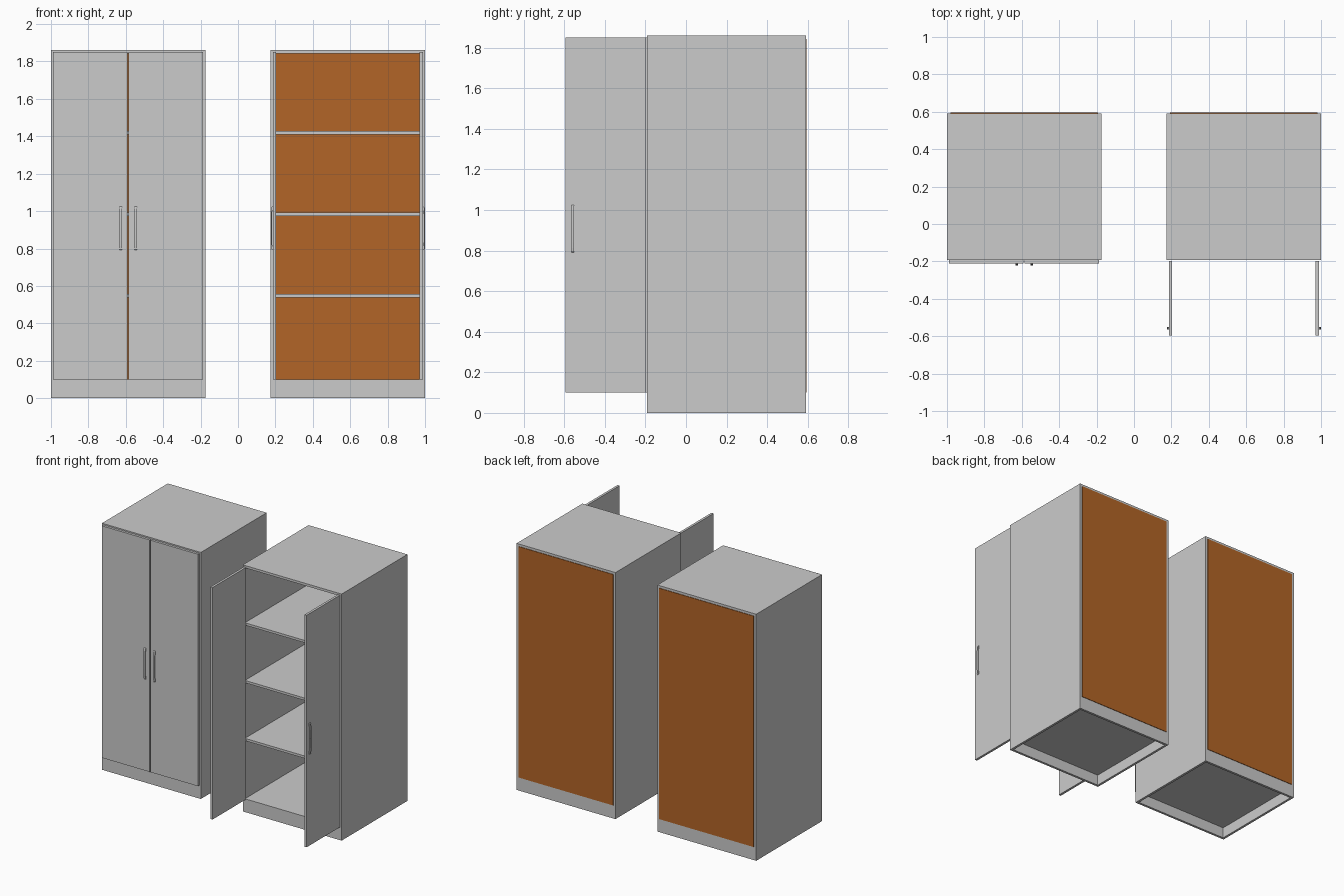
import bpy
import bmesh
import math

if "Cube" in bpy.data.objects:
    bpy.data.objects.remove(bpy.data.objects["Cube"])

H = 1.86                   # cabinet height
HALF = 0.4125              # half cabinet width
FRONT, BACK = -0.193, 0.591
T = 0.018                  # board thickness
DOOR_W, HINGE = 0.398, 0.401
DOOR_Z = (0.10, 1.85)

wood = bpy.data.materials.new("back_brown")
wood.diffuse_color = (0.45, 0.13, 0.02, 1)
wood.use_nodes = True
wood.node_tree.nodes["Principled BSDF"].inputs["Base Color"].default_value = wood.diffuse_color


def finish(name, bm, mat=None):
    bmesh.ops.recalc_face_normals(bm, faces=bm.faces)
    mesh = bpy.data.meshes.new(name)
    bm.to_mesh(mesh)
    bm.free()
    obj = bpy.data.objects.new(name, mesh)
    bpy.context.collection.objects.link(obj)
    if mat:
        mesh.materials.append(mat)
    return obj


def box(name, xs, ys, zs, mat=None, place=None):
    bm = bmesh.new()
    bmesh.ops.create_cube(bm, size=1)
    for v in bm.verts:
        p = [r[0] + (c + 0.5) * (r[1] - r[0]) for c, r in zip(v.co, (xs, ys, zs))]
        v.co = place(*p) if place else p
    return finish(name, bm, mat)


def handle(name, u, place):
    # bow handle: arched side profile (outward, height) extruded sideways
    n, half, out = 10, 0.117, 0.011
    outer, inner = [], []
    for i in range(n + 1):
        a = math.pi * i / n
        z = -half * math.cos(a)
        outer.append((T + out * (0.25 + 0.75 * math.sin(a) ** 0.5), z))
        z = -(half - 0.022) * math.cos(a)
        inner.append((T + 0.006 * math.sin(a) ** 0.5, z))
    profile = [(T, -half)] + outer + [(T, half)] + inner[::-1]
    bm = bmesh.new()
    face = bm.faces.new([bm.verts.new((u - 0.007, v, z + 0.908)) for v, z in profile])
    ext = bmesh.ops.extrude_face_region(bm, geom=[face])
    for v in ext["geom"]:
        if isinstance(v, bmesh.types.BMVert):
            v.co.x += 0.014
    for v in bm.verts:
        v.co = place(*v.co)
    finish(name, bm)


def door(tag, cx, side, is_open):
    # door space: u from hinge to free edge, v outwards through the thickness
    hx = cx + side * HINGE

    def place(u, v, z):
        if is_open:
            return (hx - side * (T - v), FRONT - 0.004 - u, z)
        return (hx - side * u, FRONT - v, z)

    box(tag + "_door", (0, DOOR_W), (0, T), DOOR_Z, place=place)
    handle(tag + "_handle", DOOR_W - 0.037, place)


def cabinet(tag, cx, is_open):
    l, r = cx - HALF, cx + HALF
    inner, depth = (l + T, r - T), (FRONT, BACK)
    # carcass
    box(tag + "_left_side", (l, l + T), depth, (0, H - T))
    box(tag + "_right_side", (r - T, r), depth, (0, H - T))
    box(tag + "_top", (l, r), depth, (H - T, H))
    box(tag + "_bottom", inner, depth, (0.10 - T, 0.10))
    # plinth boards
    box(tag + "_front_plinth", inner, (FRONT, FRONT + T), (0, 0.10 - T))
    box(tag + "_back_plinth", inner, (BACK - T, BACK), (0, 0.10 - T))
    # shelves and back panel
    for i, z in enumerate((0.547, 0.984, 1.419)):
        box(f"{tag}_shelf_{i + 1}", inner, (FRONT, BACK - 0.006), (z - T / 2, z + T / 2))
    box(tag + "_back_panel", inner, (BACK - 0.006, BACK + 0.004), (0.10, H - T), wood)
    # doors
    door(tag + "_left", cx, -1, is_open)
    door(tag + "_right", cx, 1, is_open)


cabinet("closed_cabinet", -0.5875, False)
cabinet("open_cabinet", 0.5875, True)
